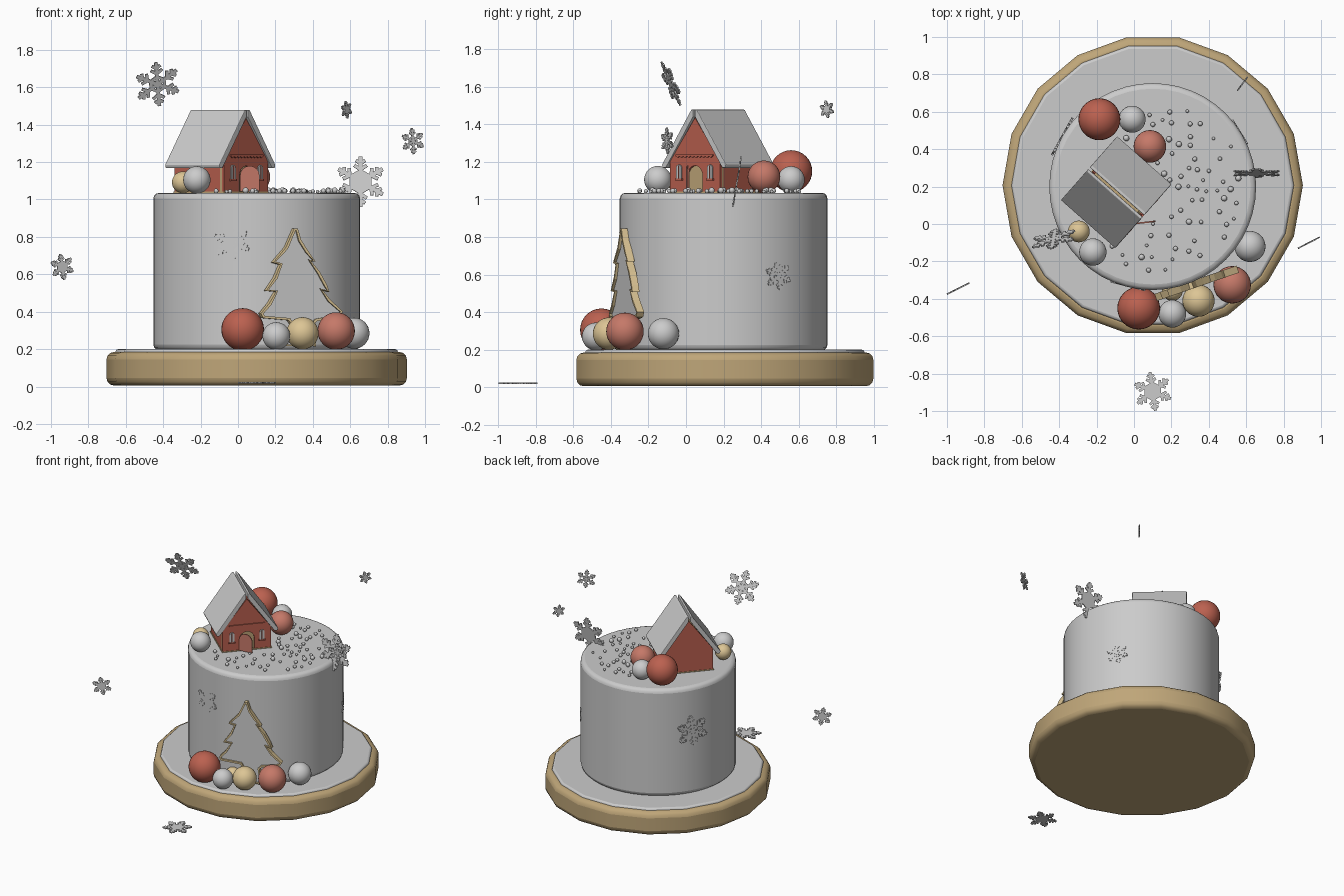
import bpy, bmesh, math, random
from mathutils import Vector, Matrix

if "Cube" in bpy.data.objects:
    bpy.data.objects.remove(bpy.data.objects["Cube"])

random.seed(4)
CX, CY = 0.1, 0.2


def material(name, rgb):
    m = bpy.data.materials.new(name)
    m.diffuse_color = (*rgb, 1)
    m.use_nodes = True
    m.node_tree.nodes["Principled BSDF"].inputs["Base Color"].default_value = m.diffuse_color
    return m


RED = material("red", (0.5, 0.12, 0.08))
ROSE = material("rose", (0.56, 0.19, 0.14))
GOLD = material("gold", (0.52, 0.38, 0.19))
CREAM = material("cream", (0.72, 0.56, 0.3))


def finish(name, bm, mat=None, matrix=None, smooth=None, bevel=0, segs=2):
    bmesh.ops.recalc_face_normals(bm, faces=bm.faces)
    me = bpy.data.meshes.new(name)
    bm.to_mesh(me)
    bm.free()
    ob = bpy.data.objects.new(name, me)
    bpy.context.collection.objects.link(ob)
    if matrix:
        ob.matrix_world = matrix
    if mat:
        me.materials.append(mat)
    if bevel:
        b = ob.modifiers.new("bevel", 'BEVEL')
        b.width, b.segments = bevel, segs
        b.limit_method, b.angle_limit = 'ANGLE', math.radians(40)
    if smooth:
        bpy.ops.object.select_all(action='DESELECT')
        ob.select_set(True)
        bpy.context.view_layer.objects.active = ob
        bpy.ops.object.shade_smooth_by_angle(angle=math.radians(smooth))
    return ob


def drum(name, x, y, r, z0, z1, sides, mat=None, bevel=0.03, smooth=50):
    bm = bmesh.new()
    bmesh.ops.create_cone(bm, cap_ends=True, segments=sides, radius1=r, radius2=r, depth=z1 - z0)
    # start the polygon with a corner on +x
    bmesh.ops.rotate(bm, verts=bm.verts, matrix=Matrix.Rotation(math.pi / 2, 3, 'Z'))
    return finish(name, bm, mat, Matrix.Translation((x, y, (z0 + z1) / 2)), smooth, bevel, 3)


def prism(name, pts, y0, y1, mat=None, matrix=None, bevel=0):
    """Extrude an x-z outline from y0 to y1."""
    bm = bmesh.new()
    face = bm.faces.new([bm.verts.new((x, y0, z)) for x, z in pts])
    new = bmesh.ops.extrude_face_region(bm, geom=[face])["geom"]
    bmesh.ops.translate(bm, verts=[v for v in new if isinstance(v, bmesh.types.BMVert)], vec=(0, y1 - y0, 0))
    return finish(name, bm, mat, matrix, bevel=bevel)


def ball(name, x, y, z, r, mat=None):
    bm = bmesh.new()
    bmesh.ops.create_uvsphere(bm, u_segments=32, v_segments=16, radius=r)
    return finish(name, bm, mat, Matrix.Translation((x, y, z)), 60)


def arch(cx, z0, z1, hw, n=8):
    zc = z1 - hw
    top = [(cx + hw * math.cos(math.pi * i / n), zc + hw * math.sin(math.pi * i / n)) for i in range(n + 1)]
    return [(cx + hw, z0)] + top + [(cx - hw, z0)]


# Board, icing cover and cake
drum("cake_board", 0.1, 0.207, 0.803, 0.005, 0.185, 18, GOLD, 0.04)
drum("board_icing", 0.1, 0.207, 0.755, 0.17, 0.2, 18, None, 0.015)
drum("cake", CX, CY, 0.553, 0.195, 1.035, 48, None, 0.03)

# Balls on the cake and on the board
balls = [(-0.185, 0.56, 1.15, 0.112, RED), (-0.01, 0.56, 1.105, 0.072, None),
         (0.085, 0.415, 1.12, 0.087, ROSE), (-0.295, -0.04, 1.092, 0.058, CREAM),
         (-0.22, -0.15, 1.105, 0.073, None), (0.025, -0.45, 0.305, 0.114, RED),
         (0.205, -0.48, 0.27, 0.074, None), (0.345, -0.41, 0.285, 0.086, CREAM),
         (0.525, -0.325, 0.297, 0.1, ROSE), (0.62, -0.12, 0.285, 0.083, None),
         (0.205, -0.355, 0.255, 0.056, CREAM)]
for i, b in enumerate(balls):
    ball(f"ball_{i + 1}", *b)

# House, front gable turned towards the front right
HOUSE = Matrix.Translation((-0.095, 0.17, 0)) @ Matrix.Rotation(math.radians(48.6), 4, 'Z')
Z0, W, EAVE, PEAK = 1.03, 0.178, 1.2, 1.435
F, B = -0.185, 0.17
gable = [(-W, Z0), (W, Z0), (W, EAVE), (0, PEAK), (-W, EAVE)]
door = arch(0, Z0, 1.18, 0.055)
prism("front_wall", [(-W, Z0)] + door[::-1] + [(W, Z0), (W, EAVE), (0, PEAK), (-W, EAVE)], F, F + 0.014, RED, HOUSE)
prism("front_wall_backing", gable, F + 0.014, F + 0.03, GOLD, HOUSE)
prism("back_wall", gable, B - 0.02, B, RED, HOUSE)
roof = [(0.006, 1.478), (0.02, 1.478), (0.228, 1.185), (0.222, 1.168), (0.2, 1.168), (0.006, 1.44)]
for s, side in ((-1, "left"), (1, "right")):
    prism(side + "_wall", [(s * W, Z0), (s * W, EAVE), (s * (W - 0.02), EAVE + 0.02), (s * (W - 0.02), Z0)],
          F + 0.03, B - 0.02, RED, HOUSE)
    prism(side + "_roof", [(s * x, z) for x, z in roof], -0.194, 0.194, None, HOUSE, 0.004)
    prism(side + "_window", arch(s * 0.11, 1.11, 1.185, 0.018), F - 0.007, F, None, HOUSE)
    prism(side + "_window_bar", [(s * 0.11 + a, z) for a, z in ((-0.024, 1.1), (0.024, 1.1), (0.024, 1.11), (-0.024, 1.11))],
          F - 0.01, F, RED, HOUSE)
    prism(side + "_window_rail", [(s * 0.11 + a, z) for a, z in ((-0.003, 1.11), (0.003, 1.11), (0.003, 1.18), (-0.003, 1.18))],
          F - 0.01, F, RED, HOUSE)
prism("base_trim", [(-W - 0.004, Z0), (W + 0.004, Z0), (W + 0.004, 1.042), (-W - 0.004, 1.042)], F - 0.004, B + 0.004, GOLD, HOUSE)
# Scalloped beam over the door
beam = [(-0.13, 1.24), (0.13, 1.24)]
beam += [(0.13 - 0.26 * i / 20, 1.222 if i % 2 else 1.23) for i in range(21)]
prism("gable_beam", beam, F - 0.008, F, RED, HOUSE)
# Open door, hinged on its left
hinge = HOUSE @ Matrix.Translation((-0.055, F, 0)) @ Matrix.Rotation(math.radians(-42), 4, 'Z')
prism("door", arch(0.055, 1.042, 1.18, 0.052), -0.008, 0, ROSE, hinge)

# Tree cookie leaning on the cake front: pale plate with a gold rim
half_l = [(-0.04, 0.84), (-0.085, 0.74), (-0.155, 0.665), (-0.115, 0.655), (-0.145, 0.58),
          (-0.195, 0.515), (-0.14, 0.51), (-0.18, 0.44), (-0.225, 0.39), (-0.215, 0.372),
          (-0.07, 0.36), (-0.055, 0.335), (-0.085, 0.22)]
half_r = [(0.075, 0.22), (0.06, 0.335), (0.08, 0.355), (0.21, 0.38), (0.225, 0.4), (0.155, 0.46),
          (0.11, 0.52), (0.15, 0.51), (0.135, 0.54), (0.095, 0.61), (0.045, 0.675), (0.07, 0.672),
          (0.03, 0.72), (-0.01, 0.78), (-0.028, 0.84)]
outline = half_l + half_r
TREE = Matrix.Translation((0.335, -0.315, 0)) @ Matrix.Rotation(math.radians(19), 4, 'Z')
prism("tree_plate", outline, -0.008, 0.012, None, TREE)
bm = bmesh.new()
n = len(outline)
rings = []
for i, (x, z) in enumerate(outline):
    a, c, p = Vector(outline[i - 1]), Vector(outline[(i + 1) % n]), Vector((x, z))
    nrm = ((p - a).normalized() + (c - p).normalized()).normalized()
    nrm = Vector((-nrm.y, nrm.x)) * 0.007
    rings.append([bm.verts.new((x + s * nrm.x, y, z + s * nrm.y))
                  for s, y in ((-1, -0.022), (1, -0.022), (1, 0.018), (-1, 0.018))])
for i in range(n):
    r0, r1 = rings[i], rings[(i + 1) % n]
    for k in range(4):
        bm.faces.new((r0[k], r0[(k + 1) % 4], r1[(k + 1) % 4], r1[k]))
finish("tree_rim", bm, CREAM, TREE)


def bar(bm, p, q, w, t):
    """Flat bar between two points in the x-y plane."""
    p, q = Vector(p), Vector(q)
    d = q - p
    m = (Matrix.Translation((*((p + q) / 2), 0)) @ Matrix.Rotation(math.atan2(d.y, d.x), 4, 'Z')
         @ Matrix.Diagonal((d.length, w, t, 1)))
    bmesh.ops.create_cube(bm, size=1, matrix=m)


def snowflake(name, loc, normal, r, solid, spin=0, t=0.008):
    bm = bmesh.new()
    w = r * (0.16 if solid else 0.15)
    for k in range(6):
        a = math.radians(90 + spin + 60 * k)
        at = lambda d, b: (d * r * math.cos(b), d * r * math.sin(b))
        bar(bm, (0, 0), at(1, a), w, t)
        for d, ln in ((0.48, 0.3), (0.72, 0.22)):
            base = Vector(at(d, a))
            for s in (-1, 1):
                bar(bm, base, base + Vector(at(ln, a + s * math.radians(55))), w * 0.85, t)
        if not solid:
            bar(bm, at(0.34, a), at(0.34, a + math.pi / 3), w * 0.8, t)
    if solid:
        bmesh.ops.create_cone(bm, cap_ends=True, segments=6, radius1=r * 0.5, radius2=r * 0.5, depth=t)
    q = Vector(normal).normalized().to_track_quat('Z', 'Y')
    finish(name, bm, None, Matrix.Translation(loc) @ q.to_matrix().to_4x4())


# Snowflakes floating around, lying in front and pressed on the cake
flakes = [((-0.43, -0.08, 1.617), (0.23, -0.89, -0.37), 0.127, False, 10),
          ((0.58, 0.75, 1.48), (0.8, -0.6, 0), 0.047, True, 10),
          ((0.935, -0.1, 1.312), (0.46, -0.89, 0), 0.07, False, 5),
          ((0.655, 0.272, 1.095), (0, -0.986, 0.165), 0.137, True, 0),
          ((-0.94, -0.345, 0.64), (0.45, -0.89, 0), 0.07, True, 10),
          ((0.1, -0.895, 0.02), (0, 0, 1), 0.104, True, 8)]
for i, f in enumerate(flakes):
    snowflake(f"snowflake_{i + 1}", *f)
for name, ang, z, r, d in (("front", 256, 0.77, 0.1, 0.546), ("right", 32, 0.595, 0.08, 0.549),
                           ("back_left", 151, 0.69, 0.12, 0.553)):
    c, s = math.cos(math.radians(ang)), math.sin(math.radians(ang))
    snowflake(name + "_cake_snowflake", (CX + c * d, CY + s * d, z), (c, s, 0), r, False, 8, 0.012)

# Sugar pearls scattered on the right part of the top
bm = bmesh.new()
spots, inv = [], HOUSE.inverted()
while len(spots) < 62:
    p = Vector((random.uniform(-0.12, 0.56), random.uniform(-0.27, 0.63)))
    loc = inv @ Vector((p.x, p.y, 0))
    if (p - Vector((CX, CY))).length > 0.47 or (abs(loc.x) < 0.21 and -0.25 < loc.y < 0.25):
        continue
    if any((p - Vector(b[:2])).length < b[3] + 0.01 for b in balls[:5]) or any((p - s).length < 0.045 for s in spots):
        continue
    spots.append(p)
    r = random.choice((0.009, 0.011, 0.013, 0.016))
    bmesh.ops.create_uvsphere(bm, u_segments=12, v_segments=8, radius=r,
                              matrix=Matrix.Translation((p.x, p.y, 1.034 + r * 0.9)))
finish("sugar_pearls", bm, None, None, 60)
